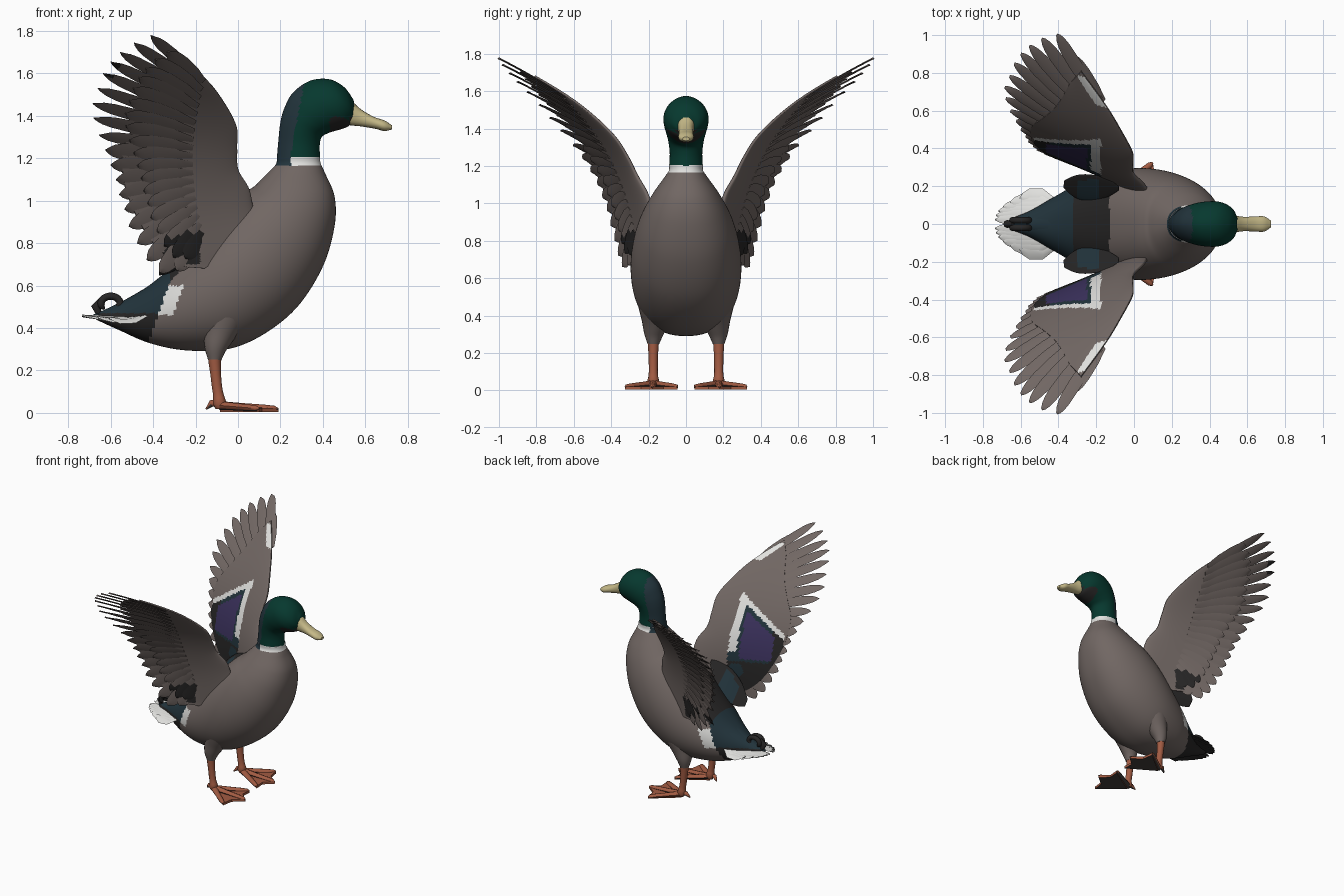
import bpy, bmesh, math
from mathutils import Vector as V

if "Cube" in bpy.data.objects:
    bpy.data.objects.remove(bpy.data.objects["Cube"])

COLOURS = {
    "taupe": (.165, .135, .125), "green": (.002, .04, .028), "slate_blue": (.016, .034, .045),
    "white": (.75, .75, .73), "black": (.02, .019, .019), "purple": (.045, .032, .112),
    "bill_cream": (.56, .485, .245), "orange": (.36, .105, .055), "dark_brown": (.055, .046, .043),
}
MATS = list(COLOURS)
for key, rgb in COLOURS.items():
    m = bpy.data.materials.new(key)
    m.use_nodes = True
    m.diffuse_color = (*rgb, 1)
    bsdf = m.node_tree.nodes["Principled BSDF"]
    bsdf.inputs["Base Color"].default_value = (*rgb, 1)
    bsdf.inputs["Roughness"].default_value = .8
SIDES = ((-1, "front"), (1, "back"))


def spline(pts, n):
    """Resample tuples with a Catmull-Rom curve, n steps per span."""
    p = [V(q) for q in pts]
    p = [p[0] * 2 - p[1]] + p + [p[-1] * 2 - p[-2]]
    out = []
    for i in range(1, len(p) - 2):
        a, b, c, d = p[i - 1:i + 3]
        for t in (k / n for k in range(n)):
            out.append(.5 * (2 * b + (c - a) * t + (2 * a - 5 * b + 4 * c - d) * t * t
                             + (3 * b - a - 3 * c + d) * t ** 3))
    return out + [p[-2]]


def build(name, lofts, paint, angle=50):
    """One object from lists of rings; paint is a colour or a rule(centre, normal)."""
    bm = bmesh.new()
    for rings in lofts:
        rows = [[bm.verts.new(p) for p in r] for r in rings]
        n = len(rows[0])
        for a, b in zip(rows, rows[1:]):
            for i in range(n):
                bm.faces.new((a[i], a[(i + 1) % n], b[(i + 1) % n], b[i]))
        bm.faces.new(rows[0])
        bm.faces.new(rows[-1])
    bmesh.ops.recalc_face_normals(bm, faces=bm.faces)
    bm.normal_update()
    for f in bm.faces:
        key = paint if isinstance(paint, str) else paint(f.calc_center_median(), f.normal)
        f.material_index = MATS.index(key)
    me = bpy.data.meshes.new(name)
    bm.to_mesh(me)
    bm.free()
    for key in MATS:
        me.materials.append(bpy.data.materials[key])
    ob = bpy.data.objects.new(name, me)
    bpy.context.collection.objects.link(ob)
    bpy.ops.object.select_all(action='DESELECT')
    ob.select_set(True)
    bpy.context.view_layer.objects.active = ob
    bpy.ops.object.shade_smooth_by_angle(angle=math.radians(angle))


def section_loft(sections, sides, steps, power=1):
    """Rings from (top x, top z, bottom x, bottom z, half width)."""
    rings = []
    for s in spline(sections, steps):
        top, low, ring = V((s[0], 0, s[1])), V((s[2], 0, s[3])), []
        for a in (2 * math.pi * k / sides for k in range(sides)):
            y = math.copysign(abs(math.sin(a)) ** power, math.sin(a)) * s[4]
            ring.append((top + low) / 2 + (top - low) / 2 * math.cos(a) + V((0, y, 0)))
        rings.append(ring)
    return rings


def tube(points, radii, sides=10, flat=1):
    """Tapered limb through points, flattened vertically by flat."""
    pts = [V(p) for p in points]
    rings = []
    for i, p in enumerate(pts):
        d = (pts[min(i + 1, len(pts) - 1)] - pts[max(i - 1, 0)]).normalized()
        u = d.cross(V((0, 1, 0)) if abs(d.y) < .8 else V((1, 0, 0))).normalized()
        v = d.cross(u)
        rings.append([p + radii[i] * (flat * u * math.cos(a) + v * math.sin(a))
                      for a in (2 * math.pi * k / sides for k in range(sides))])
    return rings


# Body from tail to neck
def body_paint(c, n):
    if c.z > 1.165:
        return "white" if c.x > .25 else "slate_blue"
    if -.32 < c.x < -.13 and n.z > .1 and abs(c.y) < .16:
        return "black"
    edge = -.37 - .35 * (.48 - c.z)
    if c.x < edge:
        return "slate_blue" if c.z > .47 else "black"
    if c.x < edge + .07 and .46 < c.z < .6:
        return "white"
    return "slate_blue" if c.x < -.32 and c.z > .6 and abs(c.y) < .1 else "taupe"


body = [(-.67, .46, -.67, .44, .025), (-.55, .52, -.56, .39, .068), (-.42, .60, -.42, .33, .145),
        (-.30, .70, -.25, .295, .225), (-.18, .82, -.05, .3, .278), (-.08, .93, .12, .37, .296),
        (0, 1.01, .28, .5, .285), (.05, 1.05, .40, .69, .255), (.08, 1.07, .455, .88, .215),
        (.11, 1.10, .455, 1.02, .17), (.16, 1.15, .41, 1.13, .115), (.18, 1.175, .39, 1.175, .092),
        (.185, 1.205, .385, 1.205, .09)]
build("body", [section_loft(body, 110, 10, .85)], body_paint)


# Neck and head
def head_paint(c, n):
    if c.x > .43 and n.z < -.45:
        return "black"
    return "slate_blue" if c.x < .245 + .19 * (c.z - 1.2) else "green"


head = [(.183, 1.2, .387, 1.2, .09), (.19, 1.28, .385, 1.26, .087), (.20, 1.37, .395, 1.30, .095),
        (.22, 1.44, .43, 1.32, .106), (.26, 1.51, .48, 1.335, .117), (.34, 1.565, .52, 1.35, .12),
        (.43, 1.572, .535, 1.37, .105), (.50, 1.535, .545, 1.385, .075), (.545, 1.475, .55, 1.41, .03)]
build("head", [section_loft(head, 64, 8, 1.12)], head_paint)

# Bill and eyes
bill = [(.49, 1.50, .49, 1.365, .05), (.53, 1.475, .53, 1.355, .046), (.58, 1.43, .58, 1.35, .038),
        (.64, 1.395, .65, 1.338, .04), (.69, 1.378, .69, 1.328, .04), (.725, 1.355, .725, 1.335, .018)]
build("bill", [section_loft(bill, 24, 4, .8)], "bill_cream")
for side, label in SIDES:
    build(label + "_eye", [tube([(.46, side * y, 1.475) for y in (.07, .088, .092)],
                                (.016, .014, .004))], "black")


# Wings: a curved surface given by x and z
def wing_point(x, z, off, side):
    t = max(0, z - .7)
    n = V((-.38, 1, 1.35 * t ** 1.5)).normalized()
    p = V((x, .38 * x - .19 - .54 * t ** 2.5, z)) + n * off
    return V((p.x, -side * p.y, p.z))


LEAD = [(.1, .85), (.07, .97), (.05, 1.06), (.0, 1.15), (-.005, 1.25), (-.01, 1.36),
        (-.09, 1.5), (-.17, 1.59), (-.28, 1.68)]
TRAIL = [(-.16, .68), (-.28, .70), (-.40, .80), (-.49, .95), (-.54, 1.1), (-.54, 1.25),
         (-.48, 1.36), (-.41, 1.47), (-.34, 1.61)]


def wing_paint(c, n):
    if n.z <= 0 or n.y * c.y > 0:
        return "black" if -.35 < c.x < -.18 and .7 < c.z < .85 + .25 * (c.x + .25) else "taupe"
    if 1.57 < c.z < 1.67 and c.x > -.17 - 1.05 * (c.z - 1.54):
        return "white"
    # Speculum with dark surround and pale bars
    outer = 1.28 + .7 * (c.x + .24)
    if c.z > outer + .065 or c.x > -.175 or c.x < -.53:
        return "taupe"
    if c.z > outer + .03 or c.x > -.23 and c.z > 1:
        return "white"
    if c.z < .93:
        return "slate_blue" if (c.x + .23) ** 2 + (c.z - .86) ** 2 < .003 else "black"
    if -.465 < c.x < -.25 and .95 < c.z < outer:
        return "purple"
    return "slate_blue" if c.x > -.45 else "black"


def wing_sheet(side):
    rings = []
    for lead, trail in zip(spline(LEAD, 13), spline(TRAIL, 13)):
        ring = []
        for a in (2 * math.pi * k / 100 for k in range(100)):
            u = (1 - math.cos(a)) / 2
            q = lead.lerp(trail, u)
            thick = .004 + .075 * math.sqrt(u) * (1 - u) ** 2 * (1.9 - q.y)
            ring.append(wing_point(q.x, q.y, math.copysign(thick, math.sin(a)), side))
        rings.append(ring)
    return rings


# Feather blade between two points on the wing
def feather(root, tip, half, side, lift=-.004):
    r, t = V(root), V(tip)
    d = (t - r).normalized()
    across = V((-d.y, d.x))
    rings = []
    for u, w in ((0, .5), (.3, .9), (.6, 1), (.8, .9), (.9, .7), (.96, .42), (1, .06)):
        blade = [(r.lerp(t, u) + across * k * w * half, lift + h)
                 for k, h in ((-1, -.007), (0, .005), (1, .007), (0, -.005))]
        rings.append([wing_point(q.x, q.y, off, side) for q, off in blade])
    return rings


TIPS = [(-.41, 1.78), (-.49, 1.745), (-.555, 1.70), (-.60, 1.655), (-.635, 1.60), (-.66, 1.53),
        (-.685, 1.46), (-.68, 1.39), (-.655, 1.31), (-.625, 1.24), (-.60, 1.17), (-.575, 1.10),
        (-.56, 1.03), (-.535, .96), (-.515, .88), (-.475, .80), (-.43, .72), (-.37, .66), (-.29, .67)]
for side, label in SIDES:
    build(label + "_wing", [wing_sheet(side)], wing_paint)
    blades, coverts = [], []
    for i, tip in enumerate(TIPS):
        u = i / (len(TIPS) - 1)
        root = V((-.17 - .05 * math.sin(u * math.pi), 1.57 - .72 * u))
        blades.append(feather(root, tip, .032 if i < 9 else .046, side))
        coverts.append(feather(root, root.lerp(V(tip), .68), .042, side, -.014))
    build(label + "_flight_feathers", blades,
          lambda c, n: "black" if c.x < -.545 and c.z > 1.58 and n.z < 0 else "taupe", 35)
    build(label + "_underwing_feathers", coverts,
          lambda c, n: "black" if c.z < .84 and c.x > -.35 else "taupe", 35)
    # Inner feathers bridging wing and back, tilted up to the wing
    inner = tube(spline([(-.08, .19, .92), (-.15, .19, .86), (-.23, .19, .79),
                         (-.31, .2, .71), (-.37, .21, .65)], 5),
                 [.012 + .06 * math.sin(math.pi * k / 21) for k in range(21)], 24, .12)
    build(label + "_inner_feathers",
          [[[V((p.x, p.y * side, p.z + .9 * (p.y - .19))) for p in ring] for ring in inner]],
          lambda c, n: "slate_blue" if -.30 < c.x < -.18 and n.z > 0 and abs(c.y) < .235 else "black")

# Tail fan in two drooping lobes, white above and black below
fan = []
for k in ((i - 5.5) / 5.5 for i in range(12)):
    root = V((-.40, .11 * k, .475))
    tip = V((-.735 + .13 * abs(k) ** 2.5, .125 * k + math.copysign(.012, k), .458 - .012 * abs(k)))
    rings = []
    for u, w in ((0, .5), (.4, .9), (.75, 1), (.92, .7), (1, .15)):
        c = root.lerp(tip, u) + V((0, .045 * k, -.008 - .025 * abs(k))) * math.sin(u * math.pi)
        rings.append([c + V((0, w * .026 * a, b - .01 * a * k * w))
                      for a, b in ((-1, 0), (0, .006), (1, .003), (0, -.005))])
    fan.append(rings)
build("tail_fan", fan, lambda c, n: "black" if n.z < -.3 else "white", 35)

# Dark tail covert over the fan and curled feathers
cover = [(-.40, .61, -.40, .50, .09), (-.52, .54, -.52, .46, .055), (-.62, .49, -.62, .45, .03),
         (-.68, .465, -.68, .455, .008)]
build("tail_covert", [section_loft(cover, 20, 4)], "slate_blue")
curls = [tube([(-.64, 0, .54), (-.67, 0, .50), (-.65, 0, .455)], (.01, .022, .012), 8)]
for y in (-.02, .02):
    path = [(-.60 + .045 * math.cos(a), y, .515 + .035 * math.sin(a))
            for a in (-.6 + 4.6 * k / 14 for k in range(15))]
    curls.append(tube(path, [.017] * 13 + [.013, .004], 8))
build("tail_curls", curls, "black")

# Legs and webbed feet
for side, label in SIDES:
    y = .175 * side
    build(label + "_thigh", [tube(spline([(-.06, y * .9, .45), (-.085, y * .93, .38), (-.105, y * .98, .31),
                                          (-.11, y, .25)], 4),
                                  [.1 - .0057 * k for k in range(13)], 20)], "taupe")
    parts = [tube(spline([(-.112, y, .30), (-.11, y, .24), (-.10, y, .13), (-.09, y, .07), (-.085, y, .02)], 2),
                  (.03, .031, .029, .025, .024, .024, .027, .034, .02), 12),
             tube([(-.095, y, .045), (-.125, y, .045), (-.15, y * .93, .018)], (.018, .016, .004), 8)]
    toes = [V((.10, .325 * side, .02)), V((.19, .18 * side, .02)), V((.13, .045 * side, .02))]
    start = V((-.085, y, .035))
    for toe in toes:
        parts.append(tube([start.lerp(toe, u) for u in (0, .4, .75, .93, 1)],
                          (.024, .02, .018, .015, .004), 8, .85))
    build(label + "_leg_and_foot", parts, lambda c, n: "dark_brown" if c.z < .03 and n.z < -.4 else "orange")
    notch = [start.lerp((a + b) / 2, .86) for a, b in zip(toes, toes[1:])]
    web = [start, toes[0], notch[0], toes[1], notch[1], toes[2]]
    build(label + "_web", [[[V((p.x, p.y, z)) for p in web] for z in (.004, .022)]],
          lambda c, n: "dark_brown" if n.z < -.5 else "orange", 20)
